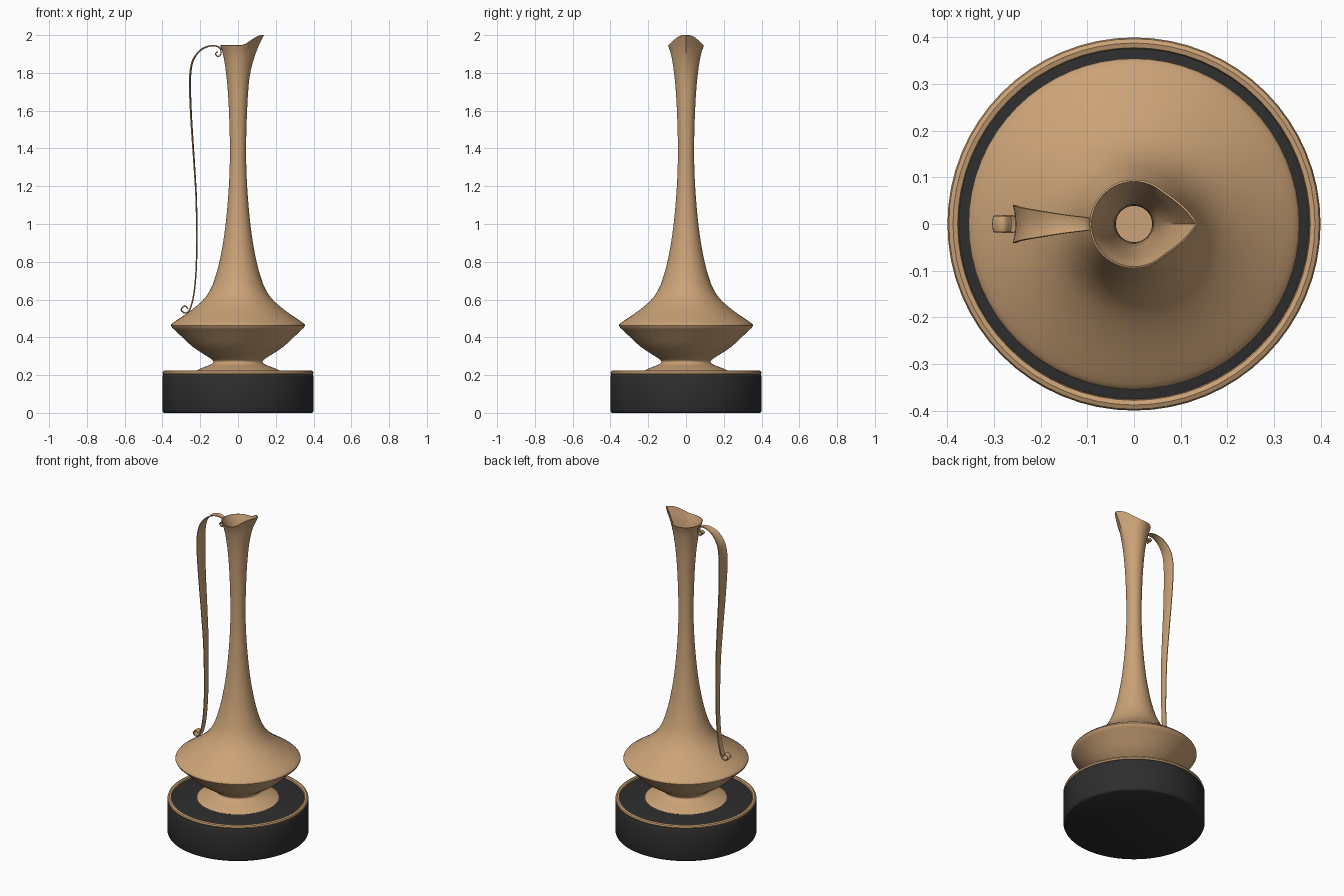
import bpy, bmesh, math
from mathutils import Vector

cube = bpy.data.objects.get("Cube")
if cube:
    bpy.data.objects.remove(cube, do_unlink=True)


def material(name, rgb):
    mat = bpy.data.materials.new(name)
    mat.use_nodes = True
    color = (*rgb, 1)
    mat.diffuse_color = color
    shader = next(n for n in mat.node_tree.nodes if n.type == 'BSDF_PRINCIPLED')
    shader.inputs["Base Color"].default_value = color
    shader.inputs["Roughness"].default_value = 0.5
    return mat


bronze = material("warm bronze", (0.6, 0.365, 0.185))
black = material("black stone", (0.027, 0.027, 0.027))


def smooth_path(points, steps):
    """Catmull-Rom curve through the points."""
    pts = [Vector(p) for p in points]
    pts = [2 * pts[0] - pts[1]] + pts + [2 * pts[-1] - pts[-2]]
    out = []
    for a, b, c, d in zip(pts, pts[1:], pts[2:], pts[3:]):
        for s in range(steps):
            t = s / steps
            out.append(b + (c - a) * t / 2 + (a - b * 2.5 + c * 2 - d / 2) * t**2
                       + ((b - c) * 1.5 + (d - a) / 2) * t**3)
    return out + [pts[-2]]


def finish(name, bm, mat, thickness=0, offset=-1, angle=40):
    bmesh.ops.remove_doubles(bm, verts=bm.verts, dist=0.00005)
    mesh = bpy.data.meshes.new(name)
    bm.to_mesh(mesh)
    bm.free()
    mesh.materials.append(mat)
    obj = bpy.data.objects.new(name, mesh)
    bpy.context.scene.collection.objects.link(obj)
    bpy.ops.object.select_all(action='DESELECT')
    obj.select_set(True)
    bpy.context.view_layer.objects.active = obj
    if thickness:
        mod = obj.modifiers.new("Wall", 'SOLIDIFY')
        mod.thickness, mod.offset = thickness, offset
        bpy.ops.object.modifier_apply(modifier=mod.name)
    bpy.ops.object.shade_smooth_by_angle(angle=math.radians(angle))
    return obj


def skin(bm, rows, wrap):
    """Quads between neighbouring rows of vertices."""
    for low, high in zip(rows, rows[1:]):
        n = len(low)
        for i in range(n if wrap else n - 1):
            j = (i + 1) % n
            bm.faces.new((low[i], low[j], high[j], high[i]))


def lathe(profile, shape=None, sides=64):
    bm = bmesh.new()
    rows = []
    for r, z in profile:
        row = []
        for i in range(sides):
            a = math.tau * i / sides
            rr, zz = shape(r, z, a) if shape else (r, z)
            row.append(bm.verts.new((rr * math.cos(a), rr * math.sin(a), zz)))
        rows.append(row)
    skin(bm, rows, True)
    bmesh.ops.dissolve_degenerate(bm, dist=0.00001, edges=bm.edges)
    return bm


# Plinth and its rounded rim
finish("plinth", lathe([(0, 0), (0.39, 0), (0.397, 0.004), (0.4, 0.012), (0.4, 0.193),
                        (0.396, 0.202), (0.385, 0.21), (0.37, 0.213), (0, 0.213)]), black)
rim = [(0.385, 0.203), (0.396, 0.204), (0.4, 0.212), (0.397, 0.221),
       (0.388, 0.225), (0.378, 0.222), (0.375, 0.208)]
finish("plinth_rim", lathe(rim + rim[:1]), bronze)


# Jug body, with the mouth drawn out into a pouring lip towards +x
def pouring_lip(r, z, a):
    t = max(0, (z - 1.75) / 0.195) ** 2
    a = min(a, math.tau - a)
    point = max(0, 1 - a / 0.9) ** 1.8
    rise = max(0, math.cos(a)) ** 2.3
    return r + 0.042 * t * point, z + 0.055 * t * rise


foot = smooth_path([(0.234, 0.218), (0.2, 0.234), (0.145, 0.256), (0.13, 0.271),
                    (0.15, 0.291), (0.24, 0.35), (0.315, 0.42), (0.35, 0.452)], 3)
neck = smooth_path([(0.355, 0.462), (0.342, 0.478), (0.25, 0.542), (0.183, 0.6),
                    (0.143, 0.66), (0.117, 0.73), (0.092, 0.83), (0.069, 0.97),
                    (0.054, 1.12), (0.045, 1.27), (0.043, 1.42), (0.048, 1.6),
                    (0.056, 1.73), (0.067, 1.83), (0.08, 1.9), (0.095, 1.945)], 4)
floor = [Vector((0, 0.218))]
finish("jug_body", lathe(floor + foot + neck, pouring_lip), bronze, 0.004)

# Ribbon handle: x, z and half width, ending in a small scroll at both ends
ribbon = smooth_path([
    (-0.107, 1.914, 0.012), (-0.12, 1.901, 0.012), (-0.106, 1.885, 0.012),
    (-0.09, 1.899, 0.012), (-0.091, 1.925, 0.013), (-0.108, 1.941, 0.015),
    (-0.15, 1.944, 0.02), (-0.2, 1.922, 0.028), (-0.24, 1.87, 0.035),
    (-0.255, 1.8, 0.04), (-0.257, 1.71, 0.04), (-0.25, 1.55, 0.035),
    (-0.235, 1.33, 0.029), (-0.223, 1.13, 0.024), (-0.22, 0.92, 0.02),
    (-0.223, 0.76, 0.018), (-0.235, 0.63, 0.018), (-0.255, 0.552, 0.018),
    (-0.278, 0.53, 0.018), (-0.299, 0.546, 0.017), (-0.282, 0.565, 0.017),
    (-0.266, 0.551, 0.016)], 5)
bm = bmesh.new()
rows = []
for i, p in enumerate(ribbon):
    d = ribbon[min(i + 1, len(ribbon) - 1)] - ribbon[max(i - 1, 0)]
    inward = Vector((-d.y, 0, d.x)).normalized()
    row = []
    for k in range(-3, 4):
        s = k / 3
        groove = inward * p.z * 0.15 * (1 - s * s)
        row.append(bm.verts.new(Vector((p.x, s * p.z, p.y)) + groove))
    rows.append(row)
skin(bm, rows, False)
finish("handle", bm, bronze, 0.005, 0, 50)
